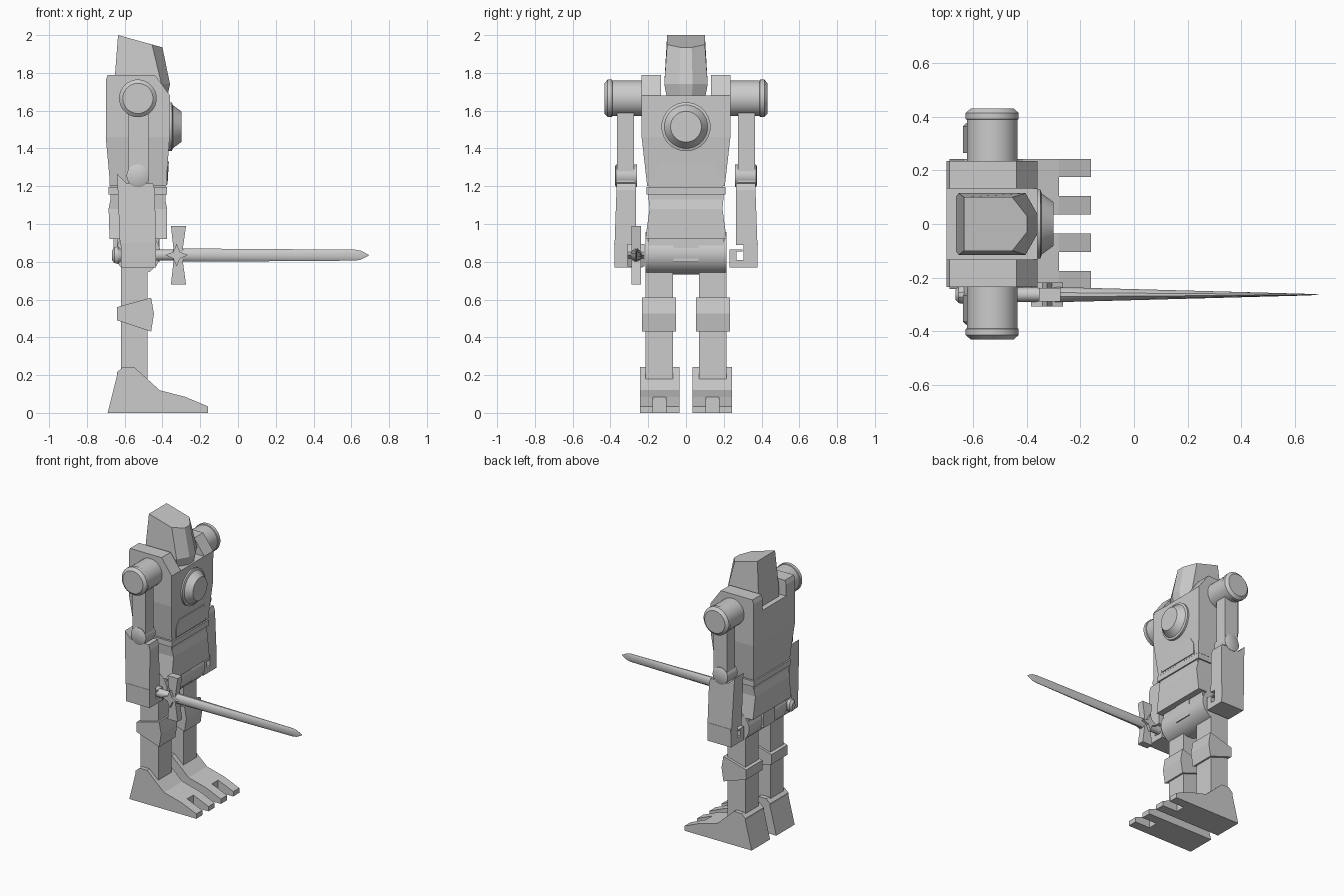
import bpy, bmesh, math
from mathutils import Vector

if "Cube" in bpy.data.objects:
    bpy.data.objects.remove(bpy.data.objects["Cube"])


def finish(name, bm, smooth=False):
    bmesh.ops.recalc_face_normals(bm, faces=bm.faces)
    me = bpy.data.meshes.new(name)
    bm.to_mesh(me)
    bm.free()
    ob = bpy.data.objects.new(name, me)
    bpy.context.collection.objects.link(ob)
    if smooth:
        bpy.ops.object.select_all(action='DESELECT')
        ob.select_set(True)
        bpy.context.view_layer.objects.active = ob
        bpy.ops.object.shade_smooth_by_angle(angle=math.radians(35))
    return ob


def loft(name, rings, smooth=False):
    """Skin equal-length rings of points and cap both ends."""
    bm = bmesh.new()
    loops = [[bm.verts.new(p) for p in r] for r in rings]
    n = len(rings[0])
    for a, b in zip(loops, loops[1:]):
        for i in range(n):
            j = (i + 1) % n
            bm.faces.new((a[i], a[j], b[j], b[i]))
    bm.faces.new(loops[0])
    bm.faces.new(loops[-1])
    return finish(name, bm, smooth)


def prism(name, pts, y0, y1):
    """Extrude an xz profile along y."""
    return loft(name, [[(x, y, z) for x, z in pts] for y in (y0, y1)])


def box(name, x0, x1, y0, y1, z0, z1):
    return prism(name, [(x0, z0), (x1, z0), (x1, z1), (x0, z1)], y0, y1)


def stack(name, rows):
    """Rectangular sections: z, back x, front x, half width."""
    return loft(name, [[(a, -h, z), (b, -h, z), (b, h, z), (a, h, z)]
                       for z, a, b, h in rows])


def turned(name, axis, centre, prof, n=24):
    """Round part along 'x' or 'y'; prof holds (position, radius in plan, radius in z)."""
    u, v = centre
    rings = []
    for t, ra, rb in prof:
        ring = []
        for i in range(n):
            w = math.tau * (i + .5) / n
            a, b = u + ra * math.cos(w), v + rb * math.sin(w)
            ring.append((t, a, b) if axis == 'x' else (a, t, b))
        rings.append(ring)
    return loft(name, rings, True)


# Torso, waist and belt
stack("torso", [(1.20, -.68, -.38, .205), (1.24, -.68, -.378, .21),
                (1.46, -.70, -.362, .235), (1.68, -.70, -.36, .235)])
stack("waist", [(1.07, -.675, -.385, .19), (1.21, -.675, -.385, .195)])
stack("belt", [(1.155, -.685, -.375, .21), (1.195, -.685, -.375, .21)])
stack("abdomen", [(.92, -.68, -.375, .215), (1.08, -.685, -.375, .193),
                  (1.155, -.67, -.39, .2)])

# Raised belly panel
loft("belly_panel", [[(x0, -.165, 1.21), (x0, .165, 1.21), (x0, .165, 1.28),
                      (x1, .14, 1.33), (x1, -.14, 1.33), (x0, -.165, 1.28)]
                     for x0, x1 in ((-.40, -.40), (-.373, -.366))])

# Chest disc
turned("chest_disc", 'x', (0, 1.515), [(-.38, .13, .13), (-.35, .13, .13), (-.345, .115, .115),
                                       (-.30, .082, .082)])

# Head: hexagonal plan with a chamfered face
head = []
for zb, zs, zf, xb, xs, xf, h, hf in ((1.66, 1.66, 1.67, -.665, -.42, -.375, .10, .03),
                                      (1.74, 1.74, 1.74, -.655, -.405, -.36, .115, .035),
                                      (2.0, 1.95, 1.935, -.635, -.455, -.40, .10, .03)):
    head.append([(xb, -h, zb), (xs, -h, zs), (xf, -hf, zf), (xf, hf, zf), (xs, h, zs), (xb, h, zb)])
loft("head", head)

# Hip barrel and pelvis block
turned("hip_barrel", 'y', (-.53, .845), [(-.215, .12, .115), (.215, .12, .115)], 16)
box("pelvis", -.66, -.415, -.066, .066, .80, .93)
box("hip_block", -.64, -.42, -.2, .2, .86, .93)

for s, side in ((-1, "right"), (1, "left")):
    # Raised shoulder yoke and shoulder barrel
    prism(side + "_yoke", [(-.70, 1.67), (-.70, 1.76), (-.69, 1.79), (-.44, 1.79), (-.36, 1.68),
                           (-.36, 1.67)], s * .133, s * .235)
    turned(side + "_shoulder", 'y', (-.53, 1.665),
           [(s * .22, .095, .095), (s * .39, .095, .095), (s * .392, .1, .1),
            (s * .415, .1, .1), (s * .432, .08, .08)])

    # Upper arm and elbow
    box(side + "_upper_arm", -.58, -.475, s * .275, s * .365, 1.22, 1.62)
    turned(side + "_elbow", 'y', (-.53, 1.255), [(s * .26, .06, .06), (s * .37, .06, .06),
                                                 (s * .375, .052, .052)])

    # Forearm, flaring back at the elbow
    prof = [(-.64, 1.265), (-.59, 1.215), (-.45, 1.215), (-.44, 1.18), (-.435, .89), (-.625, .89)]
    loft(side + "_forearm", [[(x, s * (a + (1.265 - z) * t), z) for x, z in prof]
                             for a, t in ((.265, 0), (.365, .035))])

    # Hand: outer palm plate with curled fingers
    hand = [(.305, .90), (.38, .90), (.378, .77), (.23, .77), (.23, .865), (.30, .865),
            (.30, .855), (.268, .855), (.268, .81), (.305, .81)]
    loft(side + "_hand", [[(x, s * y, z) for y, z in hand] for x in (-.62, -.435)])

    # Leg and knee guard
    box(side + "_leg", -.62, -.48, s * .068, s * .215, .18, .84)
    prism(side + "_knee", [(-.64, .56), (-.46, .61), (-.445, .525), (-.46, .43), (-.64, .49)],
          s * .052, s * .234)

    # Foot with two toes
    prism(side + "_foot", [(-.69, 0), (-.64, .20), (-.64, .215), (-.61, .243), (-.55, .243),
                           (-.415, .12), (-.28, .085), (-.28, 0)], s * .035, s * .243)
    for k, (a, b) in enumerate(((.035, .105), (.175, .243))):
        prism(f"{side}_toe_{k}", [(-.28, 0), (-.28, .085), (-.16, .035), (-.16, 0)], s * a, s * b)

# Sword: grip, pommel, guard, star and tapered blade
SY, SZ = -.264, .835
turned("sword_grip", 'x', (SY, SZ), [(-.64, .028, .03), (-.30, .028, .03)], 12)
turned("sword_pommel", 'x', (SY, SZ), [(-.668, .018, .025), (-.655, .033, .043),
                                       (-.635, .036, .048), (-.615, .026, .03)], 12)
turned("sword_blade", 'x', (SY, SZ), [(-.34, .03, .036), (-.2, .027, .036), (.62, .004, .03),
                                      (.65, .003, .025), (.69, .001, .003)], 12)
prism("sword_guard", [(-.355, .68), (-.275, .68), (-.292, .80), (-.292, .87), (-.275, .99),
                      (-.355, .99), (-.342, .87), (-.342, .80)], SY - .025, SY + .025)
star = []
for i in range(8):
    r = .06 if i % 2 == 0 else .025
    star.append((-.325 + r * math.cos(i * math.pi / 4), SZ + r * math.sin(i * math.pi / 4)))
prism("guard_star", star, SY - .045, SY + .045)
